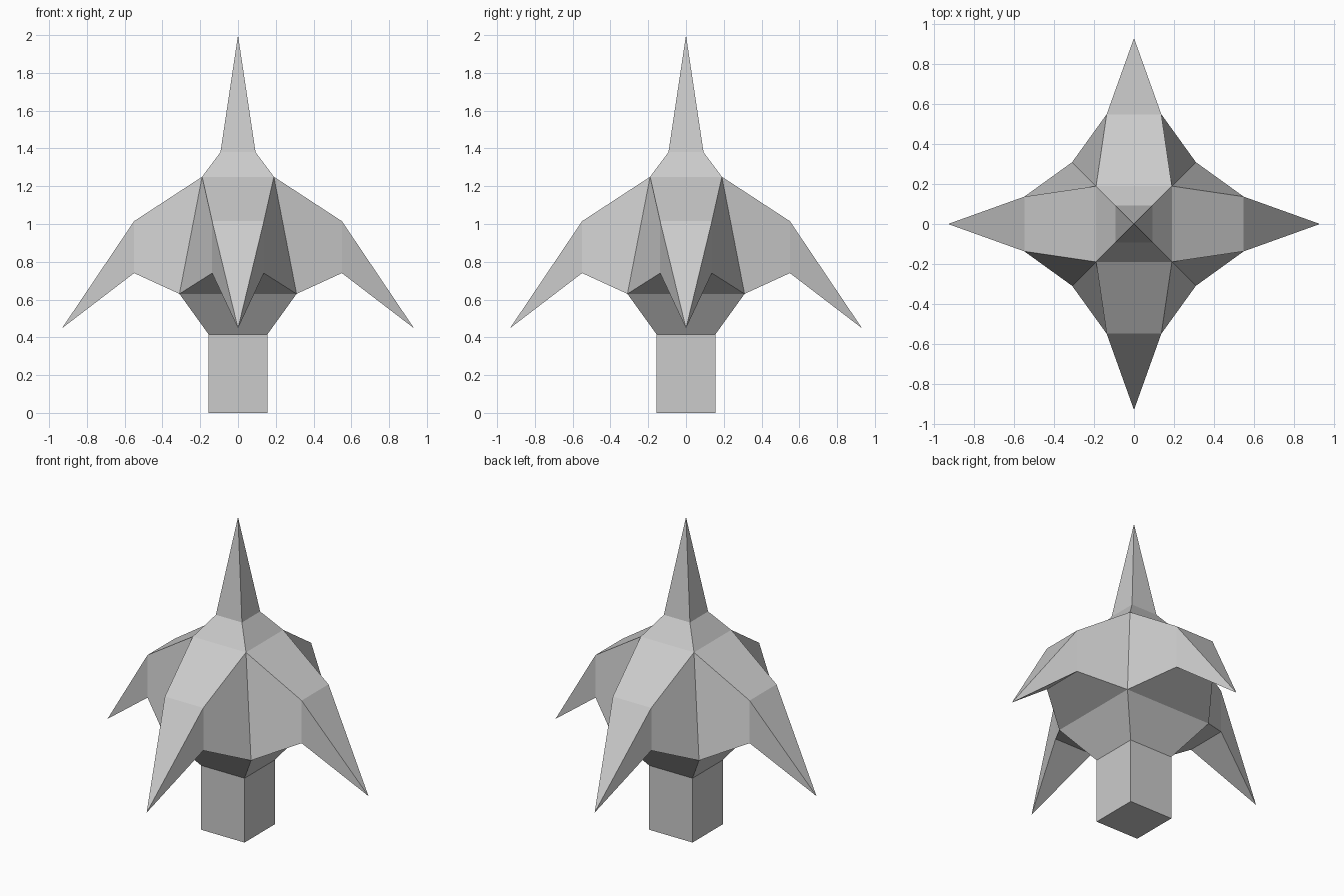
import bpy, bmesh
from math import pi
from mathutils import Matrix, Vector

if "Cube" in bpy.data.objects:
    bpy.data.objects.remove(bpy.data.objects["Cube"])

bm = bmesh.new()


def square_ring(half, z):
    return [bm.verts.new((x * half, y * half, z))
            for x, y in ((-1, -1), (1, -1), (1, 1), (-1, 1))]


def bridge(a, b, skip=False):
    for i in range(4):
        j = (i + 1) % 4
        if not skip:
            bm.faces.new((a[i], a[j], b[j], b[i]))


def cap(ring, tip):
    for i in range(4):
        bm.faces.new((ring[i], ring[(i + 1) % 4], tip))


# Square stem, flared cup, tapered body and shoulder
profile = [(0.155, 0), (0.155, 0.415), (0.31, 0.63), (0.19, 1.25), (0.093, 1.38)]
rings = [square_ring(h, z) for h, z in profile]
bm.faces.new(rings[0][::-1])
for k in range(4):
    bridge(rings[k], rings[k + 1], skip=(k == 2))  # body sides open into petals

# Spire
cap(rings[-1], bm.verts.new((0, 0, 2)))

# Four drooping pointed petals growing out of the body sides
low, high = rings[2], rings[3]
for i in range(4):
    j = (i + 1) % 4
    turn = Matrix.Rotation(i * pi / 2, 3, 'Z')
    root = [low[i], low[j], high[j], high[i]]
    bend = [bm.verts.new(turn @ Vector((x, -0.55, z)))
            for x, z in ((-0.137, 0.74), (0.137, 0.74), (0.137, 1.015), (-0.137, 1.015))]
    bridge(root, bend)
    cap(bend, bm.verts.new(turn @ Vector((0, -0.932, 0.448))))

bmesh.ops.recalc_face_normals(bm, faces=bm.faces)
mesh = bpy.data.meshes.new("spired_flower")
bm.to_mesh(mesh)
bm.free()
bpy.context.collection.objects.link(bpy.data.objects.new("spired_flower", mesh))
